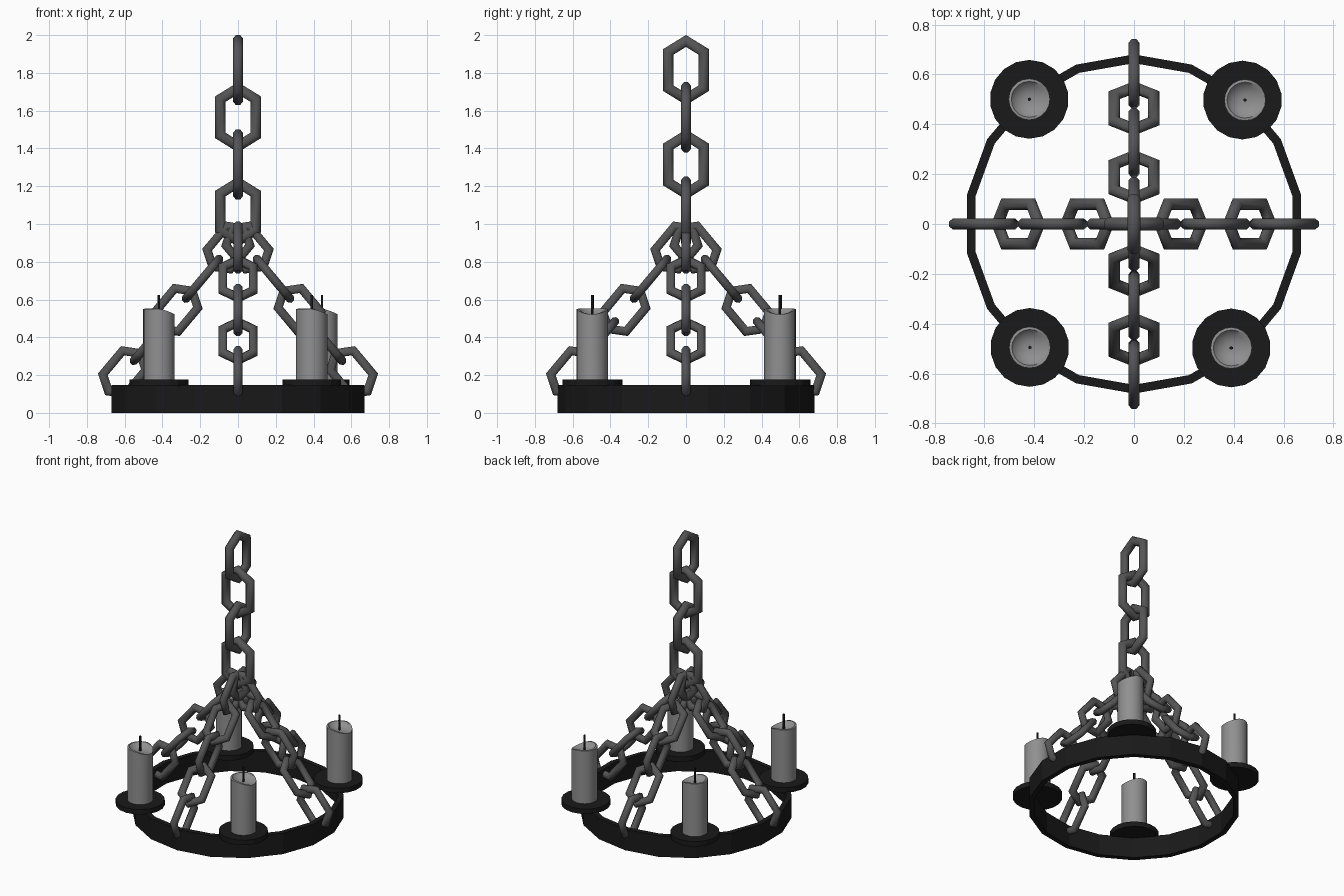
import bpy, bmesh
from math import sin, cos, pi, radians, atan2, sqrt
from mathutils import Matrix, Vector

if "Cube" in bpy.data.objects:
    bpy.data.objects.remove(bpy.data.objects["Cube"])


def material(name, v):
    m = bpy.data.materials.new(name)
    m.diffuse_color = (v, v, v, 1)
    m.use_nodes = True
    m.node_tree.nodes["Principled BSDF"].inputs["Base Color"].default_value = m.diffuse_color
    return m


IRON = material("black_iron", 0.01)
STEEL = material("chain_steel", 0.09)
WAX = material("grey_wax", 0.28)


def finish(name, bm, mat, angle=None):
    bmesh.ops.recalc_face_normals(bm, faces=bm.faces)
    me = bpy.data.meshes.new(name)
    bm.to_mesh(me)
    bm.free()
    me.materials.append(mat)
    ob = bpy.data.objects.new(name, me)
    bpy.context.collection.objects.link(ob)
    if angle:
        bpy.ops.object.select_all(action='DESELECT')
        ob.select_set(True)
        bpy.context.view_layer.objects.active = ob
        bpy.ops.object.shade_smooth_by_angle(angle=radians(angle))
    return ob


def bridge(bm, loops, closed=False):
    """Quads between successive vertex loops."""
    for i in range(len(loops) if closed else len(loops) - 1):
        a, b = loops[i], loops[(i + 1) % len(loops)]
        n = len(a)
        for j in range(n):
            k = (j + 1) % n
            bm.faces.new((a[j], a[k], b[k], b[j]))


def cylinder(name, x, y, z0, z1, r, n, mat, angle=None):
    bm = bmesh.new()
    bmesh.ops.create_cone(bm, cap_ends=True, segments=n, radius1=r, radius2=r, depth=z1 - z0,
                          matrix=Matrix.Translation((x, y, (z0 + z1) / 2)))
    return finish(name, bm, mat, angle)


def link(name, matrix):
    """Long six-sided chain link in local XZ, mitred round tube."""
    bm = bmesh.new()
    pts = [Vector(p) for p in ((0, 0, .154), (.094, 0, .096), (.094, 0, -.096),
                               (0, 0, -.154), (-.094, 0, -.096), (-.094, 0, .096))]
    loops, side = [], Vector((0, 1, 0))
    for i, p in enumerate(pts):
        d1 = (p - pts[i - 1]).normalized()
        d2 = (pts[(i + 1) % 6] - p).normalized()
        t = (d1 + d2).normalized()
        out = side.cross(t) / t.dot(d1)
        loops.append([bm.verts.new(matrix @ (p + .029 * (cos(a) * out + sin(a) * side)))
                      for a in (2 * pi * (j + .5) / 8 for j in range(8))])
    bridge(bm, loops, True)
    return finish(name, bm, STEEL, 50)


def candle(name, x, y):
    """Candle with a hollow, unevenly melted top that dips towards +x."""
    bm = bmesh.new()
    n = 20

    def loop(r, z, dip):
        vs = []
        for j in range(n):
            a = 2 * pi * j / n
            drop = dip * max(0, cos(a)) ** 1.5
            vs.append(bm.verts.new((x + r * cos(a), y + r * sin(a), z - drop)))
        return vs
    loops = [loop(.083, .17, 0), loop(.083, .55, .028), loop(.072, .552, .03),
             loop(.055, .53, .01), loop(.02, .52, 0)]
    bridge(bm, loops)
    bm.faces.new(loops[0])
    bm.faces.new(loops[-1])
    return finish(name, bm, WAX, 40)


# Ring band: 18 flat sides
bm = bmesh.new()
bridge(bm, [[bm.verts.new((r * sin(a), r * cos(a), z))
             for a in (2 * pi * j / 18 for j in range(18))]
            for r, z in ((.68, 0), (.68, .148), (.645, .148), (.645, 0))], True)
finish("ring_band", bm, IRON)

# Drip plates, candles and wicks
for i, (x, y) in enumerate(((-.42, .5), (.435, .497), (-.418, -.495), (.39, -.497))):
    cx = x + (.01 if i == 1 else 0)
    cylinder(f"drip_plate_{i+1}", x, y, .143, .178, .158, 18, IRON)
    candle(f"candle_{i+1}", cx, y)
    cylinder(f"wick_{i+1}", cx, y, .51, .625, .007, 6, IRON, 65)

# Vertical hanging chain, alternating planes
for k in range(4):
    turn = Matrix.Rotation(pi / 2 if k % 2 == 0 else 0, 4, 'Z')
    link(f"main_chain_link_{k+1}", Matrix.Translation((0, 0, 1.815 - .25 * k)) @ turn)

# Four sloping chains from the centre down to the ring
slope = atan2(.138, .165)
for arm in range(4):
    spin = Matrix.Rotation(arm * pi / 2, 4, 'Z')
    for k in range(5):
        m = (spin @ Matrix.Translation((.05 + .138 * k, 0, .875 - .165 * k))
             @ Matrix.Rotation(-slope, 4, 'Y')
             @ Matrix.Rotation(pi / 2 * (k % 2), 4, 'Z') @ Matrix.Scale(.85, 4))
        link(f"arm_chain_{arm+1}_link_{k+1}", m)
